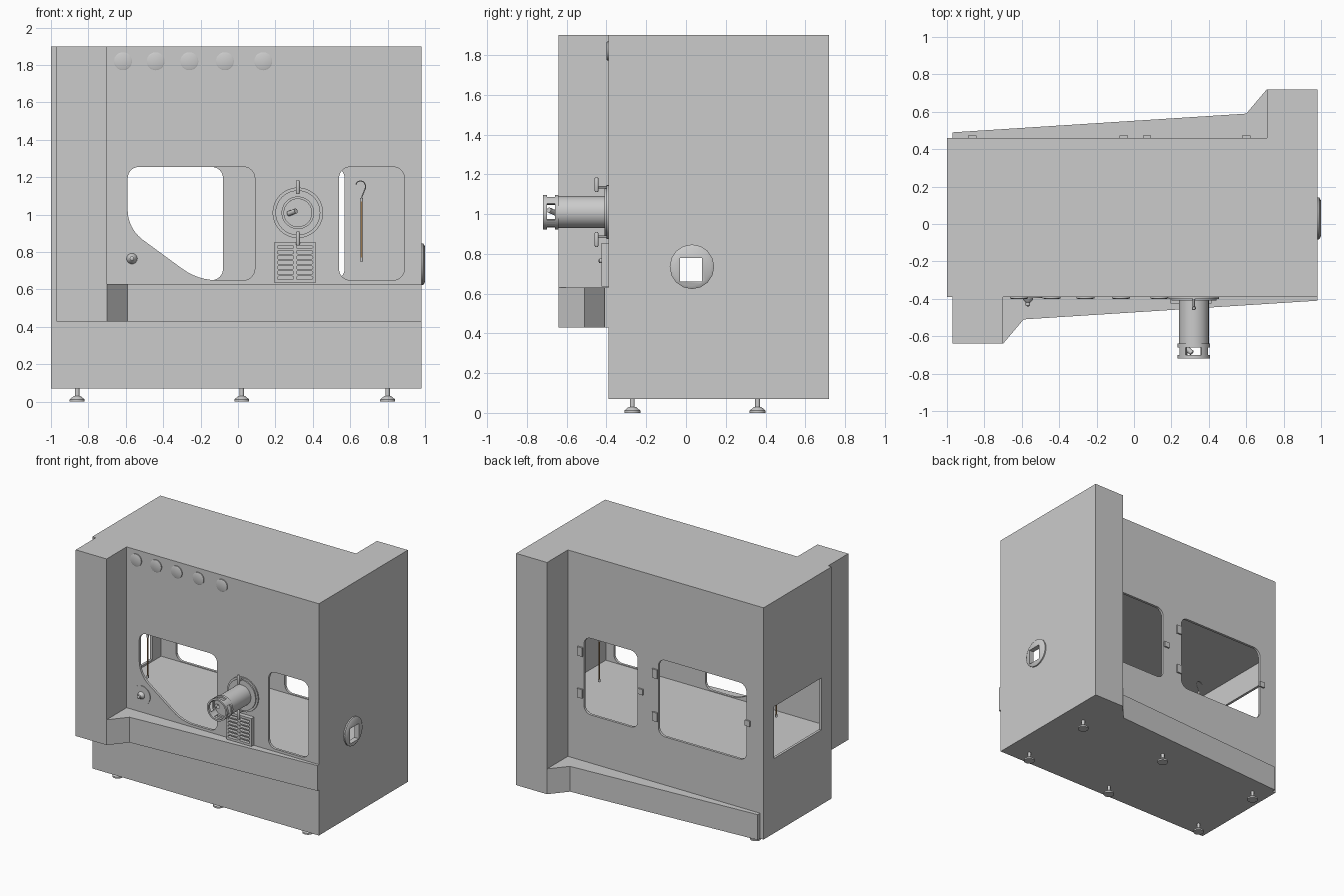
import bpy, bmesh, math
from mathutils import Vector

if "Cube" in bpy.data.objects:
    bpy.data.objects.remove(bpy.data.objects["Cube"])

AX = {'x': lambda u, v, h: (h, u, v), 'y': lambda u, v, h: (u, h, v), 'z': lambda u, v, h: (u, v, h)}


def make(name, verts, faces, smooth=False):
    me = bpy.data.meshes.new(name)
    me.from_pydata(verts, [], faces)
    bm = bmesh.new()
    bm.from_mesh(me)
    bmesh.ops.remove_doubles(bm, verts=bm.verts, dist=1e-5)
    bmesh.ops.recalc_face_normals(bm, faces=bm.faces)
    bm.to_mesh(me)
    bm.free()
    ob = bpy.data.objects.new(name, me)
    bpy.context.collection.objects.link(ob)
    if smooth:
        activate(ob)
        bpy.ops.object.shade_smooth_by_angle(angle=math.radians(35))
    return ob


def activate(ob):
    bpy.ops.object.select_all(action='DESELECT')
    ob.select_set(True)
    bpy.context.view_layer.objects.active = ob


def prism(name, pts, axis, a, b):
    n = len(pts)
    verts = [AX[axis](u, v, h) for h in (a, b) for u, v in pts]
    faces = [list(range(n)), list(range(n, 2 * n))]
    faces += [(i, (i + 1) % n, n + (i + 1) % n, n + i) for i in range(n)]
    return make(name, verts, faces)


def rect(u0, u1, v0, v1):
    return [(u0, v0), (u1, v0), (u1, v1), (u0, v1)]


def box(name, x0, x1, y0, y1, z0, z1):
    return prism(name, rect(x0, x1, y0, y1), 'z', z0, z1)


def rounded(pts, ts, n=6):
    # exact circular fillets; ts is the tangent length at each corner
    out = []
    for i, p in enumerate(pts):
        p = Vector(p)
        d0 = (Vector(pts[i - 1]) - p).normalized()
        d1 = (Vector(pts[(i + 1) % len(pts)]) - p).normalized()
        w = math.sin(d0.angle(d1) / 2)
        a, b = p + d0 * ts[i], p + d1 * ts[i]
        for k in range(n + 1):
            s = k / n
            c0, c1, c2 = (1 - s) ** 2, 2 * s * (1 - s) * w, s * s
            out.append(tuple((a * c0 + p * c1 + b * c2) / (c0 + c1 + c2)))
    return out


def lathe(name, prof, cu, cv, axis, n=32, closed=False):
    # prof holds (radius, position along the axis)
    m = len(prof)
    verts = [AX[axis](cu + r * math.cos(2 * math.pi * k / n), cv + r * math.sin(2 * math.pi * k / n), h)
             for r, h in prof for k in range(n)]
    faces = [(i * n + k, i * n + (k + 1) % n, (i + 1) % m * n + (k + 1) % n, (i + 1) % m * n + k)
             for i in range(m if closed else m - 1) for k in range(n)]
    if not closed:
        faces += [list(range(n)), list(range((m - 1) * n, m * n))]
    return make(name, verts, faces, True)


def cut(ob, *cutters):
    for c in cutters:
        c.hide_render = True
        mod = ob.modifiers.new('cut', 'BOOLEAN')
        mod.operation, mod.solver, mod.object = 'DIFFERENCE', 'EXACT', c
        activate(ob)
        bpy.ops.object.modifier_apply(modifier=mod.name)
        bpy.data.objects.remove(c)


def tube(name, pts, r, mat=None):
    cu = bpy.data.curves.new(name, 'CURVE')
    cu.dimensions, cu.bevel_depth, cu.bevel_resolution, cu.use_fill_caps = '3D', r, 2, True
    sp = cu.splines.new('POLY')
    sp.points.add(len(pts) - 1)
    for q, p in zip(sp.points, pts):
        q.co = (*p, 1)
    ob = bpy.data.objects.new(name, cu)
    bpy.context.collection.objects.link(ob)
    if mat:
        cu.materials.append(mat)


# Cabinet with working chamber, windows and side openings
cabinet = prism('cabinet', [(-1, -.39), (.98, -.39), (.98, .72), (.71, .72), (.71, .46), (-1, .46)], 'z', .07, 1.9)
cut(cabinet, box('chamber', -.98, .96, -.37, .44, .645, 1.265))


def window(x0, x1, y0, y1):
    return prism('window', rounded(rect(x0, x1, .65, 1.255), [.06] * 4), 'y', y0, y1)


angled = rounded([(-.59, .925), (-.215, .65), (.09, .65), (.09, 1.255), (-.59, 1.255)], [.1, .1, .06, .06, .06])
cut(cabinet,
    prism('angled_window', angled, 'y', -.5, -.3),
    window(.54, .89, -.5, -.3),
    window(.10, .57, .4, .5),
    window(-.85, -.08, .4, .5),
    box('side_hatch', -1.1, -.9, -.26, .33, .66, 1.07),
    box('port_hole', .9, 1.1, -.03, .08, .66, .78))

# Corner column and tapered ledges
box('front_column', -.97, -.70, -.64, -.39, .63, 1.9)
prism('front_ledge', [(-.97, -.39), (-.97, -.64), (-.70, -.64), (-.59, -.51), (.98, -.41), (.98, -.39)], 'z', .43, .63)
prism('rear_ledge', [(-.97, .46), (-.97, .49), (.60, .59), (.71, .72), (.71, .46)], 'z', .07, .27)

# Side port flange
flange = lathe('port_flange', [(.112, .98), (.112, .99), (.095, 1.0)], .03, .735, 'x', 16)
cut(flange, box('flange_hole', .9, 1.1, -.03, .08, .66, .78))

# Rear hinges and latches
for x, z in [(.60, 1.13), (.60, .80), (.07, .955), (-.055, 1.13), (-.055, .79), (-.865, .955)]:
    big = .035 if z != .955 else .022
    box('window_hinge', x - .022, x + .022, .455, .472, z - big, z + big)

# Row of round lamps
for x in (-.615, -.44, -.26, -.07, .135):
    lathe('lamp', [(.048, -.385), (.048, -.397), (.041, -.40)], x, 1.82, 'y', 32)

# Control knob
lathe('knob_plate', [(.075, -.385), (.075, -.395)], -.567, .765, 'y', 32)
lathe('knob', [(.03, -.39), (.026, -.405), (.012, -.42), (.012, -.435), (.004, -.44)], -.567, .765, 'y', 24)

# Vent grille with slots
vent = box('vent_grille', .195, .415, -.425, -.385, .635, .855)
for i in range(7):
    z = .662 + i * .0275
    for x0, x1 in ((.21, .298), (.312, .40)):
        slot = rounded(rect(x0, x1, z - .009, z + .009), [.0088] * 4, 3)
        cut(vent, prism('slot', slot, 'y', -.45, -.40))

# Round nozzle: flange rings, barrel, claw end
cx, cz = .32, 1.01
lathe('nozzle_flange', [(.135, -.385), (.135, -.40), (.12, -.40), (.12, -.41), (.095, -.41)], cx, cz, 'y', 48)
lathe('nozzle_barrel', [(.08, -.39), (.08, -.645)], cx, cz, 'y', 48)
for y0, y1 in ((-.66, -.64), (-.72, -.70)):
    lathe('claw_ring', [(.087, y0), (.087, y1), (.074, y1), (.074, y0)], cx, cz, 'y', 48, True)
for k in range(4):
    a0 = math.radians(30 + 90 * k)
    arc = [a0 + math.radians(8 * j) for j in range(5)]
    pts = [(cx + .087 * math.cos(a), cz + .087 * math.sin(a)) for a in arc]
    pts += [(cx + .074 * math.cos(a), cz + .074 * math.sin(a)) for a in reversed(arc)]
    prism('claw_leg', pts, 'y', -.705, -.655)
tube('nozzle_pin', [(.27, -.655, 1.005), (.31, -.69, 1.02)], .014)

# Clamp handles above and below the nozzle
for s in (1, -1):
    zs = sorted((cz + s * .10, cz + s * .175))
    lathe('clamp_handle', [(.007, zs[0]), (.011, zs[0] + .01), (.011, zs[1] - .01), (.007, zs[1])], cx, -.45, 'z', 16)
    tube('clamp_stem', [(cx, -.45, cz + s * .125), (cx, -.39, cz + s * .125)], .006)

# Hanging tools inside the chamber
brown = bpy.data.materials.new('brown')
brown.diffuse_color = (.35, .2, .08, 1)
brown.use_nodes = True
brown.node_tree.nodes["Principled BSDF"].inputs["Base Color"].default_value = brown.diffuse_color
for x, y in ((.66, .14), (-.72, -.1)):
    tube('tool_rod', [(x, y, .76), (x, y, 1.08)], .006, brown)
    for z in (.76, 1.08):
        lathe('tool_cap', [(.009, z - .01), (.009, z + .01)], x, y, 'z', 12)
    arc = [math.radians(-20 + 20 * k) for k in range(10)]
    hook = [(x, y, 1.09)] + [(x - .005 + .027 * math.cos(a), y, 1.15 + .03 * math.sin(a)) for a in arc]
    tube('tool_hook', hook, .003)

# Levelling feet
for x in (-.86, .02, .80):
    for y in (-.27, .36):
        lathe('foot', [(.04, 0), (.04, .012), (.018, .03), (.012, .03), (.012, .072)], x, y, 'z', 24)
